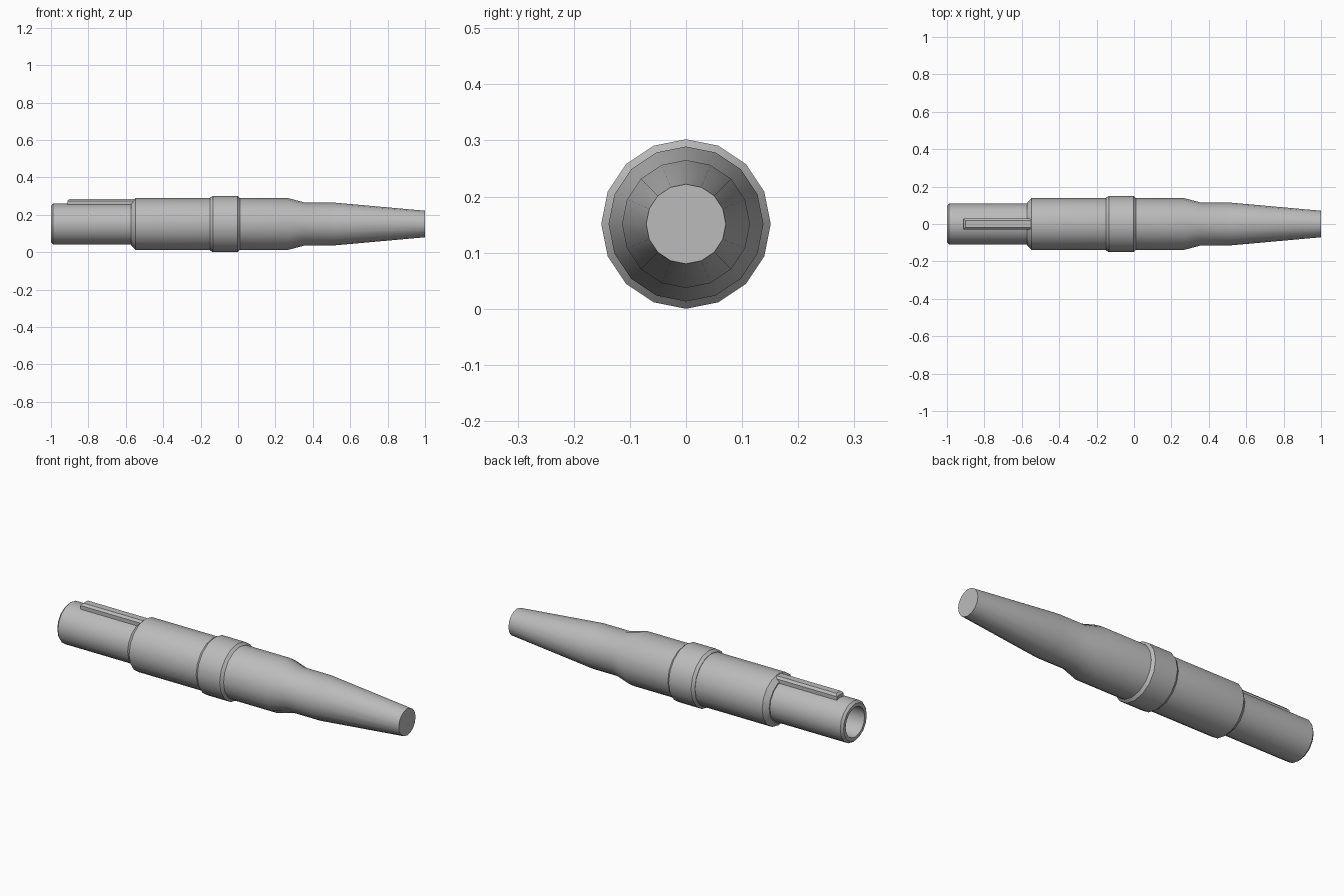
import bpy, bmesh, math
from mathutils import Vector

cube = bpy.data.objects.get("Cube")
if cube:
    bpy.data.objects.remove(cube, do_unlink=True)

SIDES = 16
AXIS_Z = 0.151

steel = bpy.data.materials.new("steel_grey")
steel.use_nodes = True
GREY = (0.5, 0.5, 0.5, 1)
steel.diffuse_color = GREY
steel.node_tree.nodes["Principled BSDF"].inputs["Base Color"].default_value = GREY


def finish(name, bm):
    """Turn a bmesh into a smooth-shaded steel object on the shaft axis."""
    bmesh.ops.recalc_face_normals(bm, faces=bm.faces)
    mesh = bpy.data.meshes.new(name)
    bm.to_mesh(mesh)
    bm.free()
    mesh.materials.append(steel)
    obj = bpy.data.objects.new(name, mesh)
    obj.location.z = AXIS_Z
    bpy.context.collection.objects.link(obj)
    bpy.ops.object.select_all(action="DESELECT")
    obj.select_set(True)
    bpy.context.view_layer.objects.active = obj
    bpy.ops.object.shade_smooth_by_angle(angle=math.radians(30))
    return obj


def lathe(name, profile):
    """Spin an (x, radius) profile around the x axis."""
    bm = bmesh.new()
    verts = [bm.verts.new((x, 0, r)) for x, r in profile]
    edges = [bm.edges.new(pair) for pair in zip(verts, verts[1:])]
    bmesh.ops.spin(bm, geom=verts + edges, cent=(0, 0, 0), axis=(1, 0, 0),
                   angle=math.tau, steps=SIDES, use_duplicate=False)
    bmesh.ops.remove_doubles(bm, verts=bm.verts, dist=0.0005)
    return finish(name, bm)


# Stepped shaft: blind bore, drive end, main body and tapered nose
lathe("shaft", [
    (-0.6, 0), (-0.6, 0.08), (-1, 0.08),
    (-1, 0.098), (-0.988, 0.109), (-0.572, 0.109),
    (-0.572, 0.115), (-0.547, 0.138), (0.27, 0.138),
    (0.36, 0.114), (0.52, 0.114), (1, 0.071), (1, 0),
])

# Raised collar with chamfered rims
lathe("collar", [
    (-0.15, 0.13), (-0.15, 0.14), (-0.135, 0.151),
    (-0.003, 0.151), (0.011, 0.138), (0.011, 0.13),
])

# Drive key with bevelled top edges, let into the drive end
bm = bmesh.new()
bmesh.ops.create_cube(bm, size=1)
low, high = Vector((-0.912, -0.029, 0.08)), Vector((-0.55, 0.029, 0.134))
for v in bm.verts:
    v.co = (low + high) / 2 + v.co * (high - low)
top_edges = [e for e in bm.edges
             if all(v.co.z > 0.13 for v in e.verts)
             and any(v.co.x < -0.9 for v in e.verts)]
bmesh.ops.bevel(bm, geom=top_edges, offset=0.011, segments=1, affect="EDGES")
finish("drive_key", bm)
